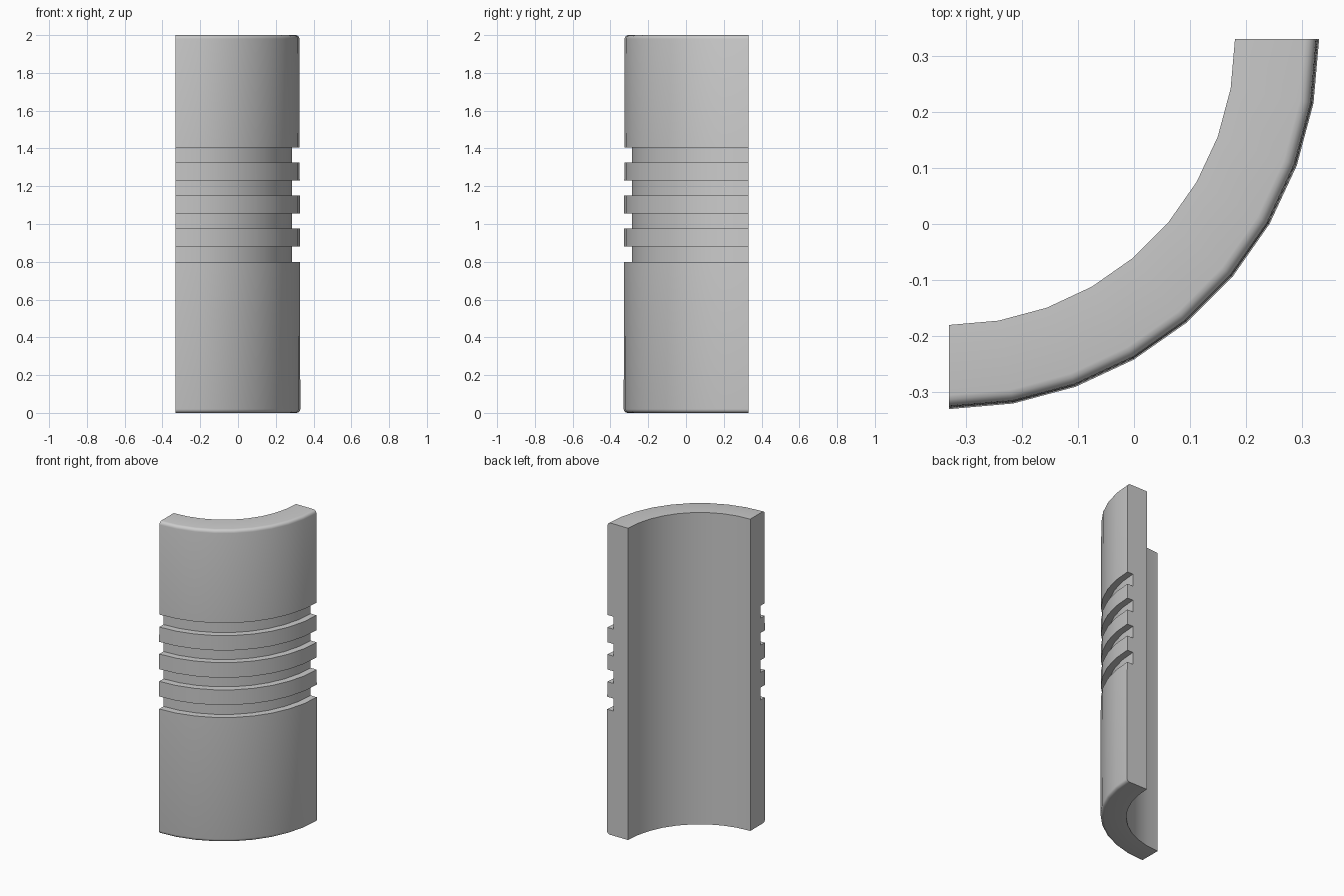
import bpy, bmesh, math

if "Cube" in bpy.data.objects:
    bpy.data.objects.remove(bpy.data.objects["Cube"])

CX, CY = -0.33, 0.33          # axis of the quarter ring
R_IN, R_GROOVE = 0.51, 0.615
SEGS, HEIGHT, ROUND = 9, 2.0, 0.02
GROOVES = [(0.80, 0.88), (0.977, 1.055), (1.152, 1.23), (1.325, 1.405)]


def r_out(z):
    # very slight draft towards the top
    return 0.66 - 0.0025 * z


def corner(z_centre, start):
    # quarter-round between an end face and the outer wall
    r_c = r_out(z_centre) - ROUND
    angles = [math.radians(start + 22.5 * i) for i in range(5)]
    return [(r_c + ROUND * math.cos(a), z_centre + ROUND * math.sin(a)) for a in angles]


# Wall cross-section: inner face, rounded ends, grooved outer face
profile = [(R_IN, 0)] + corner(ROUND, -90)
for lo, hi in GROOVES:
    profile += [(r_out(lo), lo), (R_GROOVE, lo), (R_GROOVE, hi), (r_out(hi), hi)]
profile += corner(HEIGHT - ROUND, 0) + [(R_IN, HEIGHT)]

# Sweep the section through 90 degrees and cap both ends
bm = bmesh.new()
rings = []
for s in range(SEGS + 1):
    a = math.radians(-90 + 90 * s / SEGS)
    rings.append([bm.verts.new((CX + r * math.cos(a), CY + r * math.sin(a), z)) for r, z in profile])
n = len(profile)
for a, b in zip(rings, rings[1:]):
    for i in range(n):
        j = (i + 1) % n
        bm.faces.new((a[i], b[i], b[j], a[j]))
caps = [bm.faces.new(rings[0]), bm.faces.new(rings[-1])]
bmesh.ops.recalc_face_normals(bm, faces=bm.faces)
bmesh.ops.triangulate(bm, faces=caps)

mesh = bpy.data.meshes.new("grooved_quarter_sleeve")
bm.to_mesh(mesh)
bm.free()
sleeve = bpy.data.objects.new("grooved_quarter_sleeve", mesh)
bpy.context.collection.objects.link(sleeve)

# Smooth curved walls, crisp groove edges
bpy.context.view_layer.objects.active = sleeve
sleeve.select_set(True)
bpy.ops.object.shade_smooth_by_angle(angle=math.radians(30))
